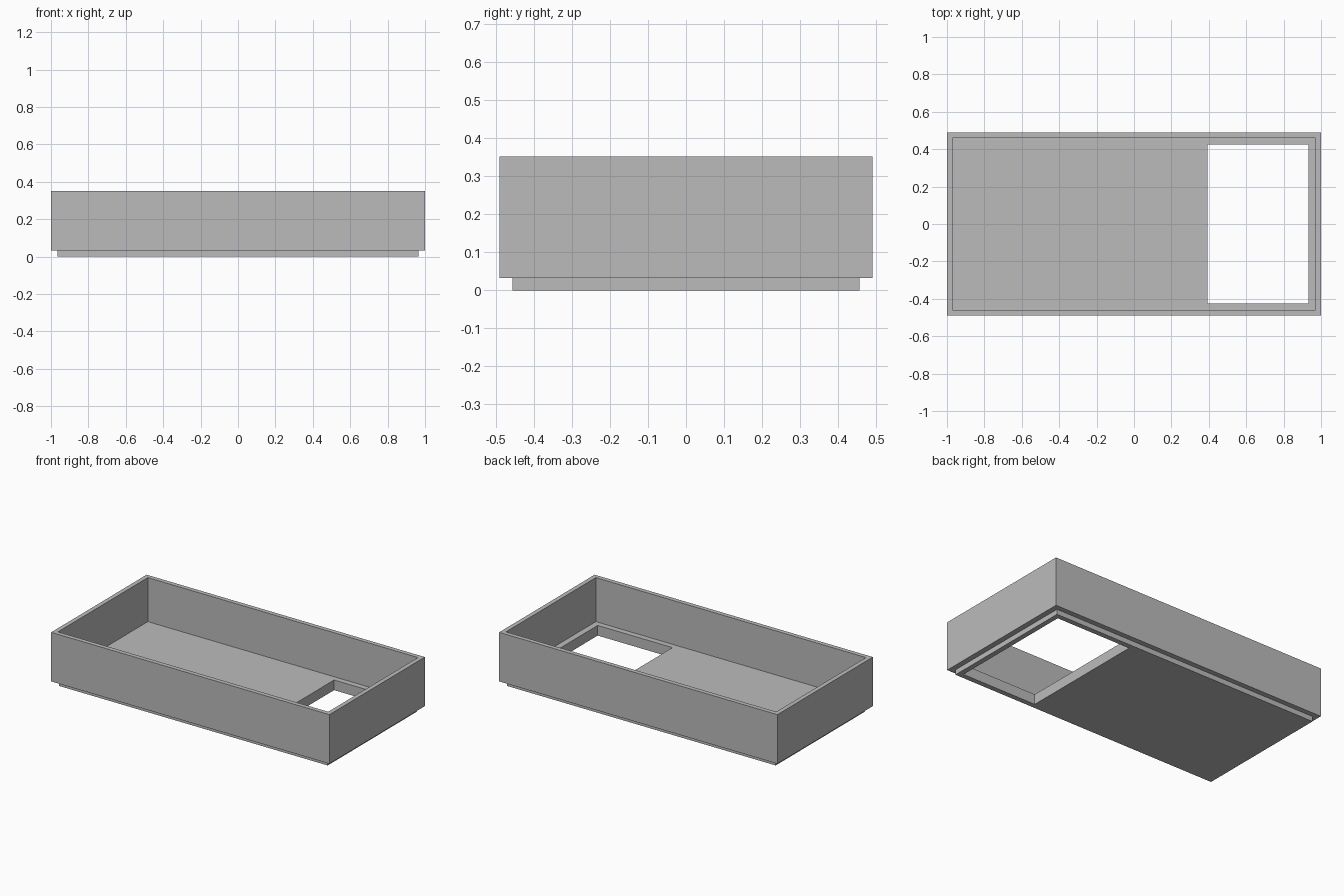
import bpy
import bmesh
from mathutils import Vector

default = bpy.data.objects.get("Cube")
if default:
    bpy.data.objects.remove(default, do_unlink=True)

# Single flat grey
grey = bpy.data.materials.new("plain grey")
grey.use_nodes = True
colour = (0.5, 0.5, 0.5, 1)
grey.diffuse_color = colour
grey.node_tree.nodes["Principled BSDF"].inputs["Base Color"].default_value = colour


def box(name, low, high):
    """Box between two opposite corners."""
    low, high = Vector(low), Vector(high)
    bm = bmesh.new()
    bmesh.ops.create_cube(bm, size=1)
    bmesh.ops.scale(bm, vec=high - low, verts=bm.verts)
    bmesh.ops.translate(bm, vec=(low + high) / 2, verts=bm.verts)
    mesh = bpy.data.meshes.new(name)
    bm.to_mesh(mesh)
    bm.free()
    mesh.materials.append(grey)
    obj = bpy.data.objects.new(name, mesh)
    bpy.context.collection.objects.link(obj)
    return obj


def combine(target, other, operation):
    """Apply a boolean and remove the helper box."""
    other.hide_render = True
    mod = target.modifiers.new(operation.lower(), "BOOLEAN")
    mod.operation = operation
    mod.solver = "EXACT"
    mod.object = other
    bpy.context.view_layer.objects.active = target
    bpy.ops.object.modifier_apply(modifier=mod.name)
    bpy.data.objects.remove(other, do_unlink=True)


HALF_X, HALF_Y, TOP = 1.0, 0.49, 0.352
STEP, FLOOR = 0.033, 0.066
WALL, INSET = 0.029, 0.035

# Outer block of the tray
tray = box("open_tray", (-HALF_X, -HALF_Y, STEP), (HALF_X, HALF_Y, TOP))

# Inset locating step below the tray
px, py = HALF_X - INSET, HALF_Y - INSET + 0.002
combine(tray, box("base_step", (-px, -py, 0), (px, py, STEP + 0.015)), "UNION")

# Open cavity
cx, cy = HALF_X - WALL, HALF_Y - WALL
combine(tray, box("cavity", (-cx, -cy, FLOOR), (cx, cy, TOP + 0.1)), "DIFFERENCE")

# Rectangular opening through the floor at the left end
hy = py - STEP
combine(tray, box("floor_opening", (0.394, -hy, -0.1), (px - STEP, hy, 0.2)), "DIFFERENCE")
